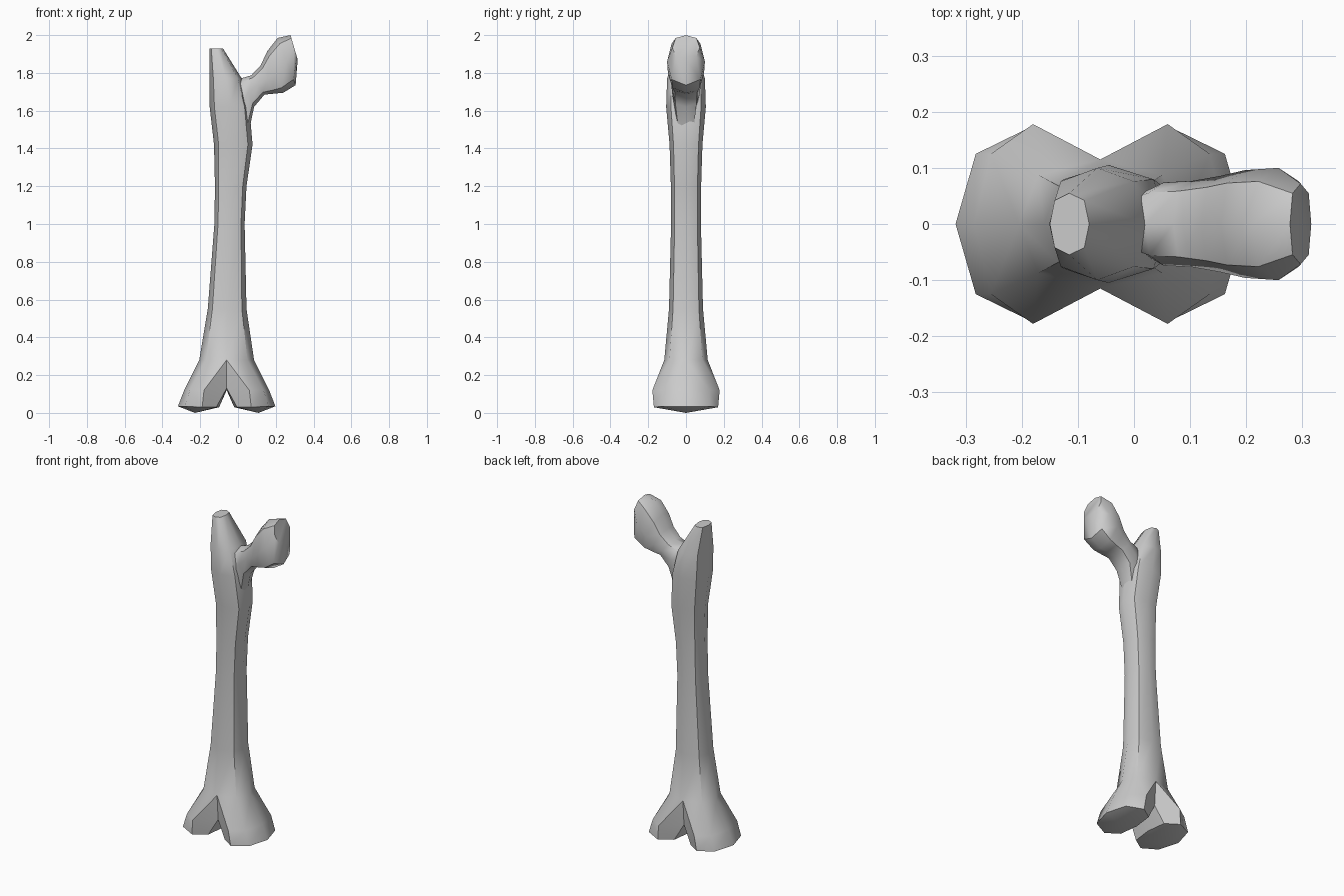
import bpy, bmesh
from math import radians

if "Cube" in bpy.data.objects:
    bpy.data.objects.remove(bpy.data.objects["Cube"])

D = 0.76  # diagonal factor of the eight-sided sections
OCT = [(1, 0), (D, D), (0, 1), (-D, D), (-1, 0), (-D, -D), (0, -1), (D, -D)]


def section(bm, a, b, ry):
    """Eight-sided ring whose ends are the (x, z) points a and b."""
    cx, cz = (a[0] + b[0]) / 2, (a[1] + b[1]) / 2
    hx, hz = (b[0] - a[0]) / 2, (b[1] - a[1]) / 2
    return [bm.verts.new((cx + hx * u, ry * v, cz + hz * u)) for u, v in OCT]


def loft(bm, rings):
    for r, s in zip(rings, rings[1:]):
        for i in range(8):
            j = (i + 1) % 8
            bm.faces.new((r[i], r[j], s[j], s[i]))


def finish(bm, name):
    bmesh.ops.remove_doubles(bm, verts=bm.verts, dist=0.0005)
    bmesh.ops.recalc_face_normals(bm, faces=bm.faces)
    me = bpy.data.meshes.new(name)
    bm.to_mesh(me)
    bm.free()
    ob = bpy.data.objects.new(name, me)
    bpy.context.collection.objects.link(ob)
    bpy.ops.object.select_all(action='DESELECT')
    ob.select_set(True)
    bpy.context.view_layer.objects.active = ob
    bpy.ops.object.shade_smooth_by_angle(angle=radians(50))
    return ob


# Shaft: z, x min, x max, half depth
bm = bmesh.new()
shaft = [(0.28, -0.205, 0.085, 0.115), (0.55, -0.16, 0.045, 0.09),
         (1.0, -0.125, 0.035, 0.079), (1.2, -0.122, 0.045, 0.08),
         (1.42, -0.127, 0.077, 0.087), (1.62, -0.15, 0.06, 0.105),
         (1.77, -0.151, 0.02, 0.1), (1.93, -0.15, -0.08, 0.055)]
rings = [section(bm, (x0, z), (x1, z), ry) for z, x0, x1, ry in shaft]
loft(bm, rings)
bm.faces.new(rings[-1])

# Two lower knuckles: one quadrant mirrored about the shaft axis
CX = -0.06
top = [(0.145, 0, 0.28), (0.145 * D, 0.115 * D, 0.28), (0, 0.115, 0.28), (0, 0.115, 0.28)]
mid = [(0.225, 0, 0.12), (0.195, 0.125, 0.12), (0.12, 0.178, 0.12), (0, 0.105, 0.13), (0, 0, 0.12)]
low = [(0.258, 0, 0.035), (0.222, 0.125, 0.035), (0.13, 0.17, 0.03), (0.055, 0.12, 0.03), (0.04, 0, 0.03)]
tip = [(0.168, 0, 0.0)] * 5
for sx in (1, -1):
    for sy in (1, -1):
        for a, b in ((top, mid), (mid, low), (low, tip)):
            for i in range(min(len(a), len(b)) - 1):
                pts = list(dict.fromkeys((a[i], a[i + 1], b[i + 1], b[i])))
                bm.faces.new([bm.verts.new((CX + sx * x, sy * y, z)) for x, y, z in pts])
finish(bm, "bone_shaft")

# Neck and ball: lower end, upper end of each tilted section, half depth
bm = bmesh.new()
neck = [((0.05, 1.45), (-0.03, 1.75), 0.05), ((0.085, 1.62), (0.02, 1.772), 0.074),
        ((0.14, 1.685), (0.07, 1.787), 0.077), ((0.19, 1.69), (0.12, 1.84), 0.086),
        ((0.24, 1.695), (0.155, 1.915), 0.096), ((0.305, 1.735), (0.21, 1.985), 0.1),
        ((0.316, 1.87), (0.278, 2.0), 0.072)]
rings = [section(bm, a, b, ry) for a, b, ry in neck]
loft(bm, rings)
bm.faces.new(rings[0])
bm.faces.new(rings[-1])
finish(bm, "bone_neck_and_ball")
